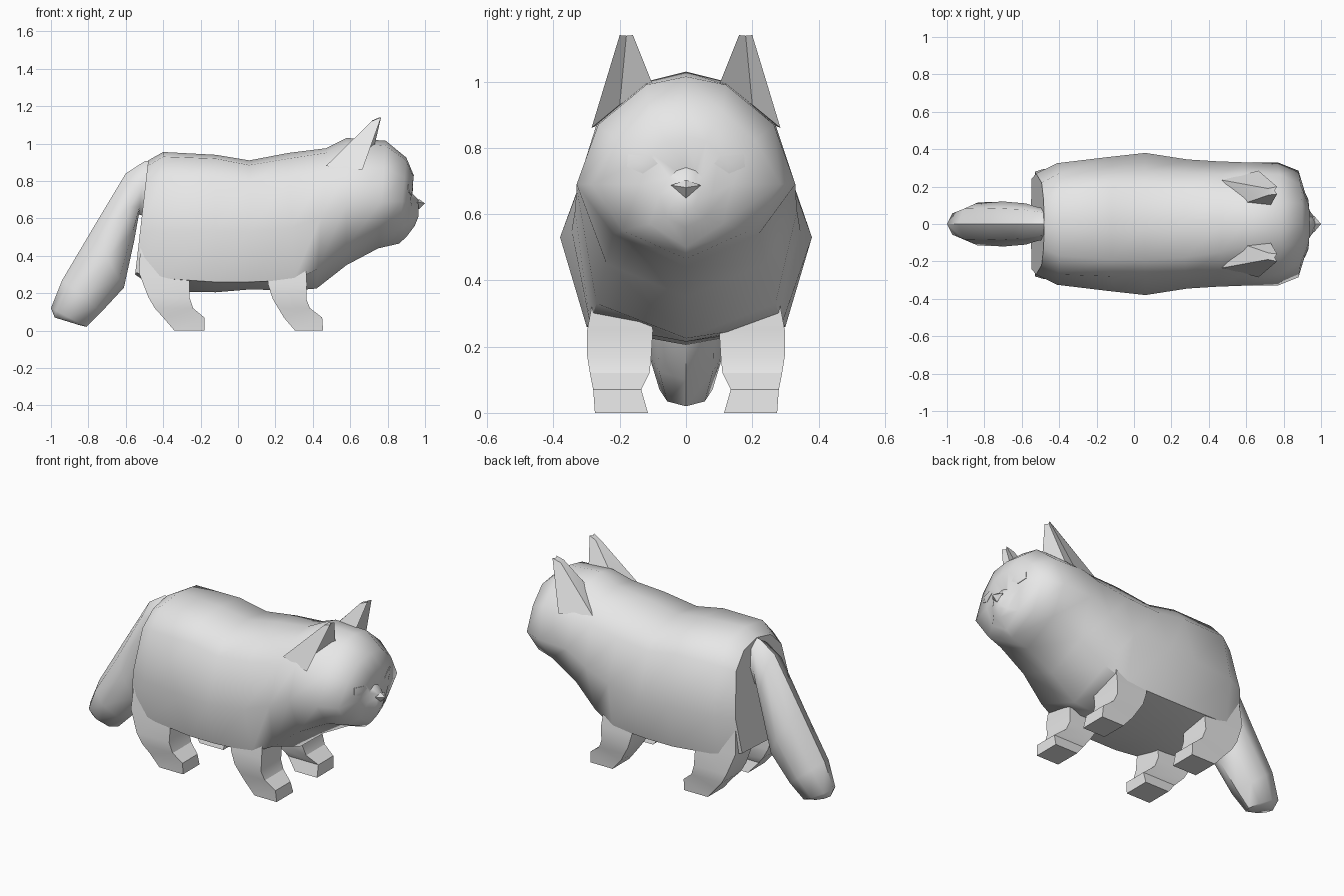
import bpy, bmesh, math
from mathutils import Vector

if "Cube" in bpy.data.objects:
    bpy.data.objects.remove(bpy.data.objects["Cube"])

grey = bpy.data.materials.new("plain_grey")
grey.diffuse_color = (0.8, 0.8, 0.8, 1)
grey.use_nodes = True
grey.node_tree.nodes["Principled BSDF"].inputs["Base Color"].default_value = grey.diffuse_color


def finish(name, bm, angle):
    bmesh.ops.recalc_face_normals(bm, faces=bm.faces)
    mesh = bpy.data.meshes.new(name)
    bm.to_mesh(mesh)
    bm.free()
    mesh.materials.append(grey)
    ob = bpy.data.objects.new(name, mesh)
    bpy.context.collection.objects.link(ob)
    bpy.ops.object.select_all(action='DESELECT')
    ob.select_set(True)
    bpy.context.view_layer.objects.active = ob
    bpy.ops.object.shade_smooth_by_angle(angle=math.radians(angle))
    return ob


def loft(name, rings, angle=40):
    """Skin a row of equal-length closed rings and cap both ends."""
    bm = bmesh.new()
    loops = [[bm.verts.new(p) for p in ring] for ring in rings]
    n = len(rings[0])
    for a, b in zip(loops, loops[1:]):
        for i in range(n):
            j = (i + 1) % n
            bm.faces.new((a[i], a[j], b[j], b[i]))
    bm.faces.new(loops[0])
    bm.faces.new(loops[-1])
    return finish(name, bm, angle)


def cross_section(xt, xb, zt, zb, side):
    """Symmetric ring: top point, four side points, bottom point, mirrored."""
    half = [(0, zt)] + side + [(0, zb)]
    full = half + [(-y, z) for y, z in reversed(side)]
    return [(xb + (xt - xb) * (z - zb) / (zt - zb), y, z) for y, z in full]


# Body and head: x at top, x at bottom, top z, bottom z, side points (y, z)
trunk = [
    (-.48, -.55, .91, .30, [(.13, .88), (.22, .79), (.27, .53), (.24, .31)]),
    (-.40, -.42, .955, .21, [(.17, .93), (.27, .82), (.325, .53), (.28, .28)]),
    (-.12, -.12, .94, .205, [(.19, .92), (.28, .82), (.36, .53), (.30, .26)]),
    (.06, .06, .91, .22, [(.19, .885), (.285, .79), (.38, .53), (.30, .26)]),
    (.27, .30, .95, .215, [(.18, .92), (.275, .81), (.345, .55), (.29, .27)]),
    (.47, .42, .975, .225, [(.15, .95), (.265, .84), (.335, .61), (.27, .33)]),
]
head = [
    (.58, .58, 1.03, .35, [(.12, 1.0), (.27, .87), (.33, .68), (.24, .45)]),
    (.79, .75, 1.015, .44, [(.12, .99), (.265, .87), (.33, .69), (.22, .54)]),
    (.90, .86, .925, .465, [(.11, .91), (.21, .82), (.285, .69), (.19, .55)]),
    (.94, .90, .83, .50, [(.06, .82), (.10, .78), (.14, .69), (.11, .57)]),
    (.925, .945, .74, .56, [(.03, .73), (.05, .71), (.08, .66), (.06, .59)]),
    (.965, .965, .70, .61, [(.015, .695), (.03, .68), (.035, .65), (.025, .62)]),
]
body = loft("body_and_head", [cross_section(*r) for r in trunk + head], 50)

# Bushy tail: upper (x, z), lower (x, z), half width
tail = [
    ((-.40, .92), (-.45, .60), .08), ((-.50, .905), (-.53, .62), .09),
    ((-.60, .84), (-.555, .48), .11), ((-.78, .54), (-.61, .23), .12),
    ((-.94, .27), (-.73, .10), .115), ((-1.0, .12), (-.81, .02), .08),
    ((-.98, .07), (-.85, .03), .05),
]
rings = []
for (ux, uz), (lx, lz), w in tail:
    ring = []
    for k in range(8):
        a = k * math.pi / 4
        t = (1 + math.cos(a)) / 2
        ring.append((lx + (ux - lx) * t, w * math.sin(a), lz + (uz - lz) * t))
    rings.append(ring)
loft("tail", rings, 50)

# Legs: z, back x, front x, inner y, outer y
front_leg = [
    (.40, .15, .36, .13, .27), (.25, .16, .368, .10, .298),
    (.17, .185, .365, .105, .298), (.12, .215, .385, .11, .29),
    (.07, .245, .45, .135, .28), (0, .305, .455, .115, .275),
]
hind_leg = [
    (.48, -.52, -.26, .13, .26), (.31, -.53, -.26, .11, .28),
    (.18, -.48, -.26, .105, .295), (.12, -.445, -.24, .11, .29),
    (.07, -.40, -.18, .135, .28), (0, -.34, -.18, .115, .275),
]

# Ear: base and tip corners, each with a hollow point in the front
ear_base = [(.665, .285, .86), (.655, .20, .93), (.73, .10, .99),
            (.59, .11, .98), (.47, .235, .88)]
ear_tip = [(.765, .20, 1.14), (.752, .18, 1.138), (.765, .16, 1.14),
           (.72, .155, 1.125), (.715, .19, 1.12)]

# Eye outline (y, z)
eye = [(.085, .752), (.105, .775), (.175, .78), (.178, .742), (.13, .722)]

for side, s in (("left", 1), ("right", -1)):
    for name, leg in (("front_leg", front_leg), ("hind_leg", hind_leg)):
        loft(f"{side}_{name}", [
            [(xb, s * yi, z), (xf, s * yi, z), (xf, s * yo, z), (xb, s * yo, z)]
            for z, xb, xf, yi, yo in leg], 30)
    loft(f"{side}_ear", [[(x, s * y, z) for x, y, z in ring]
                         for ring in (ear_base, ear_tip)], 45)

    # Eye: thin domed plate laid on the face
    bm = bmesh.new()

    def on_face(y, z, lift):
        hit, loc, nor, idx = body.ray_cast(Vector((2, s * y, z)), Vector((-1, 0, 0)))
        return (loc.x if hit else .9) + lift, s * y, z

    rim = [bm.verts.new(on_face(y, z, .003)) for y, z in eye]
    mid = bm.verts.new(on_face(.135, .752, .009))
    for i in range(len(rim)):
        bm.faces.new((rim[i], rim[(i + 1) % len(rim)], mid))
    back = [bm.verts.new((v.co.x - .009, v.co.y, v.co.z)) for v in rim]
    for i in range(len(rim)):
        j = (i + 1) % len(rim)
        bm.faces.new((rim[i], rim[j], back[j], back[i]))
    bm.faces.new(back)
    finish(f"{side}_eye", bm, 30)

# Nose: pointed diamond
bm = bmesh.new()
edge = [bm.verts.new(p) for p in ((.962, .045, .687), (.968, 0, .703),
                                  (.962, -.045, .687), (.968, 0, .648))]
for x in (1.0, .93):
    point = bm.verts.new((x, 0, .68))
    for i in range(4):
        bm.faces.new((edge[i], edge[(i + 1) % 4], point))
finish("nose", bm, 30)
